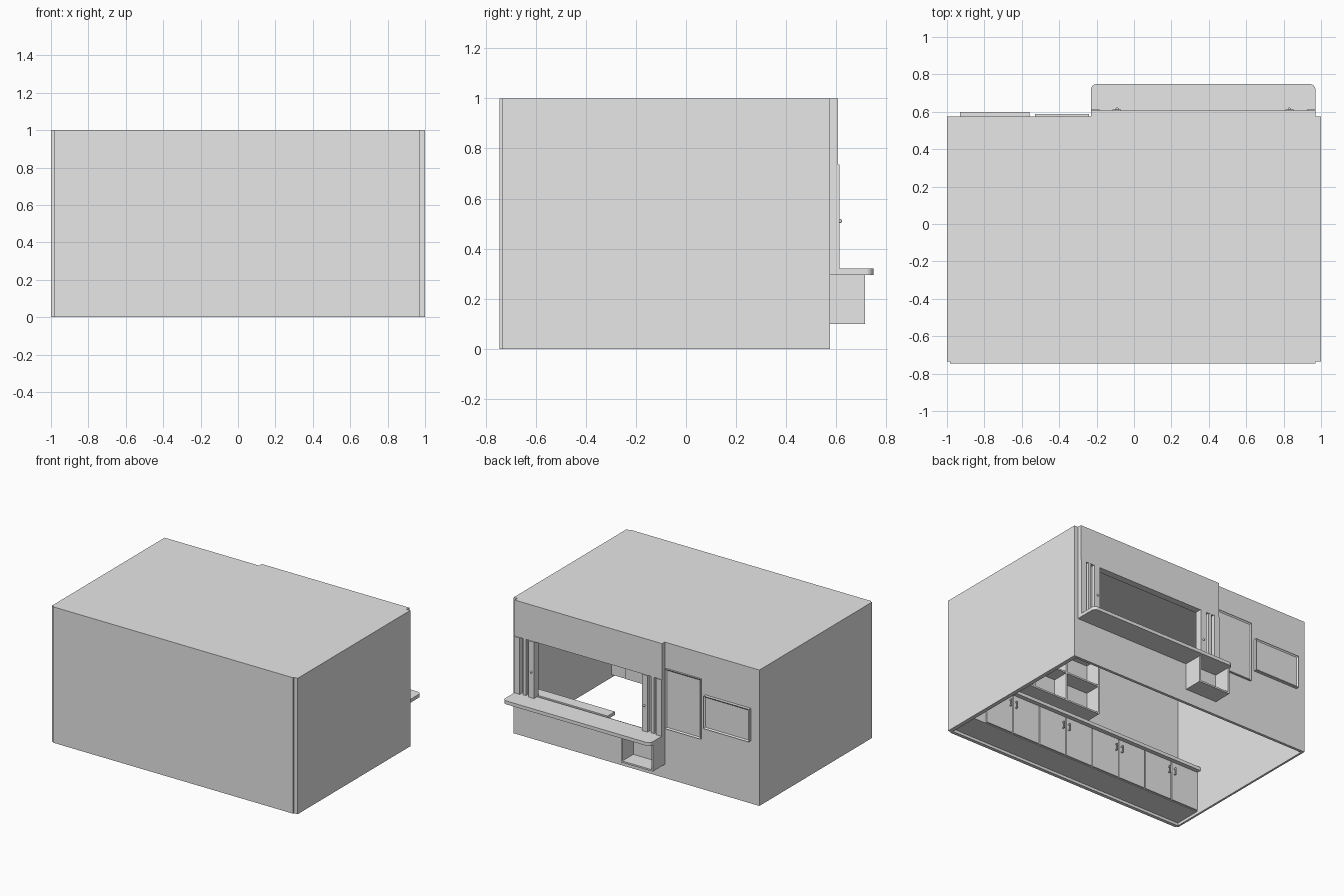
import bpy
import bmesh
from mathutils import Vector, Matrix

cube = bpy.data.objects.get("Cube")
if cube:
    bpy.data.objects.remove(cube, do_unlink=True)

grey = bpy.data.materials.new("light_grey")
grey.use_nodes = True
COLOUR = (0.8, 0.8, 0.8, 1)
grey.diffuse_color = COLOUR
grey.node_tree.nodes["Principled BSDF"].inputs["Base Color"].default_value = COLOUR


def finish(name, bm):
    mesh = bpy.data.meshes.new(name)
    bm.to_mesh(mesh)
    bm.free()
    mesh.materials.append(grey)
    obj = bpy.data.objects.new(name, mesh)
    bpy.context.collection.objects.link(obj)
    return obj


def add_box(bm, x, y, z):
    """Adds a box given its (low, high) span on each axis."""
    lo, hi = Vector((x[0], y[0], z[0])), Vector((x[1], y[1], z[1]))
    matrix = Matrix.Translation((lo + hi) / 2) @ Matrix.Diagonal((hi - lo).to_4d())
    return bmesh.ops.create_cube(bm, size=1, matrix=matrix)["verts"]


def boxes(name, *spans):
    bm = bmesh.new()
    for span in spans:
        add_box(bm, *span)
    return finish(name, bm)


def knob(name, x, y, z, r=0.008):
    bm = bmesh.new()
    bmesh.ops.create_uvsphere(bm, u_segments=12, v_segments=8, radius=r,
                              matrix=Matrix.Translation((x, y, z)))
    for f in bm.faces:
        f.smooth = True
    return finish(name, bm)


# Room shell, open underneath
WALL_Y = 0.575
INNER_Y = WALL_Y - 0.02
FRONT_Y = -0.72
boxes("roof", ((-1, 1), (-0.735, WALL_Y), (0.985, 1)))
boxes("front_wall", ((-0.985, 0.97), (-0.745, FRONT_Y), (0, 1)))
boxes("right_wall", ((-1, -0.985), (-0.735, WALL_Y), (0, 0.99)))
boxes("left_wall", ((0.97, 1), (-0.735, WALL_Y), (0, 0.99)))

# Back wall around the serving hatch
HATCH_X, HATCH_Z = (-0.22, 0.96), (0.31, 0.735)
depth = (INNER_Y, WALL_Y)
boxes("back_wall",
      ((-0.985, HATCH_X[0]), depth, (0, 0.99)),
      ((HATCH_X[1], 0.97), depth, (0, 0.99)),
      (HATCH_X, depth, (0, HATCH_Z[0])),
      (HATCH_X, depth, (HATCH_Z[1], 0.99)))

# Fascia over the hatch
SPAN = (-0.23, 0.97)
boxes("fascia", (SPAN, (WALL_Y, 0.606), (0.735, 1)))


# Serving counter with rounded outer corners
bm = bmesh.new()
add_box(bm, SPAN, (WALL_Y, 0.748), (0.295, 0.32))
corners = [e for e in bm.edges
           if all(v.co.y > 0.7 for v in e.verts)
           and abs(e.verts[0].co.z - e.verts[1].co.z) > 0.01]
bmesh.ops.bevel(bm, geom=corners, offset=0.03, segments=6, affect='EDGES', profile=0.5)
finish("serving_counter", bm)
boxes("inner_counter", ((0.25, 0.97), (0.47, INNER_Y), (0.295, 0.32)))

# Folded shutter leaves at both sides of the hatch
for side, edge, way in (("left", 0.97, -1), ("right", -0.23, 1)):
    def across(a, b):
        return tuple(sorted((edge + way * a, edge + way * b)))
    height = (0.32, 0.735)
    boxes(side + "_hatch_post", (across(0, 0.045), (INNER_Y, 0.612), height))
    boxes(side + "_shutter_track", (across(0.045, 0.16), (0.575, 0.582), height))
    boxes(side + "_shutter_leaves",
          (across(0.065, 0.09), (0.55, 0.605), height),
          (across(0.115, 0.16), (0.56, 0.612), height))
    knob(side + "_shutter_knob", edge + way * 0.14, 0.615, 0.51)

# Open box hanging below the counter
bx, by, bz, t = (-0.23, 0.03), (WALL_Y, 0.715), (0.1, 0.295), 0.012
boxes("hanging_box",
      ((bx[0], bx[0] + t), by, bz),
      ((bx[1] - t, bx[1]), by, bz),
      (bx, by, (bz[0], bz[0] + t)),
      (bx, (by[0], by[0] + t), bz))


# Framed boards on the back wall
def framed_board(name, x, z, out, rim=0.014):
    bm = bmesh.new()
    add_box(bm, x, (WALL_Y, out), z)
    face = max(bm.faces, key=lambda f: f.calc_center_median().y)
    bmesh.ops.inset_region(bm, faces=[face], thickness=rim)
    for v in face.verts:
        v.co.y -= 0.008
    finish(name, bm)


framed_board("tall_menu_board", (-0.53, -0.24), (0.37, 0.81), 0.588)
framed_board("wide_menu_board", (-0.93, -0.56), (0.46, 0.70), 0.598)

# Row of base cabinets along the front wall
CAB_Y, UNIT, START = -0.51, 0.23, -0.985
boxes("cabinet_carcass", ((START, 0.97), (FRONT_Y, CAB_Y - 0.012), (0.02, 0.32)))
boxes("cabinet_worktop", ((START, 0.97), (FRONT_Y, -0.485), (0.32, 0.345)))
for i in range(8):
    x0 = START + UNIT * i
    boxes("cabinet_door", ((x0 + 0.004, x0 + UNIT - 0.004),
                           (CAB_Y - 0.012, CAB_Y), (0.025, 0.315)))
    hx = x0 + (UNIT - 0.025 if i % 2 == 0 else 0.025)
    boxes("cabinet_handle",
          ((hx - 0.004, hx + 0.004), (CAB_Y + 0.012, CAB_Y + 0.018), (0.22, 0.27)),
          ((hx - 0.004, hx + 0.004), (CAB_Y, CAB_Y + 0.012), (0.22, 0.228)),
          ((hx - 0.004, hx + 0.004), (CAB_Y, CAB_Y + 0.012), (0.262, 0.27)))

# Wall cubbies above the cabinets
COLS, WIDE, LEFT, TOP, BOTTOM = 4, 0.28, -0.2, 0.94, 0.52
cy = (FRONT_Y, -0.6)
right_end = LEFT + COLS * WIDE
uprights = [((LEFT + WIDE * i - 0.006, LEFT + WIDE * i + 0.006), cy, (BOTTOM, TOP))
            for i in range(COLS + 1)]
shelves = [((LEFT, right_end), cy, (z - 0.006, z + 0.006))
           for z in (BOTTOM, (BOTTOM + TOP) / 2, TOP)]
boxes("wall_cubbies", *uprights, *shelves)
